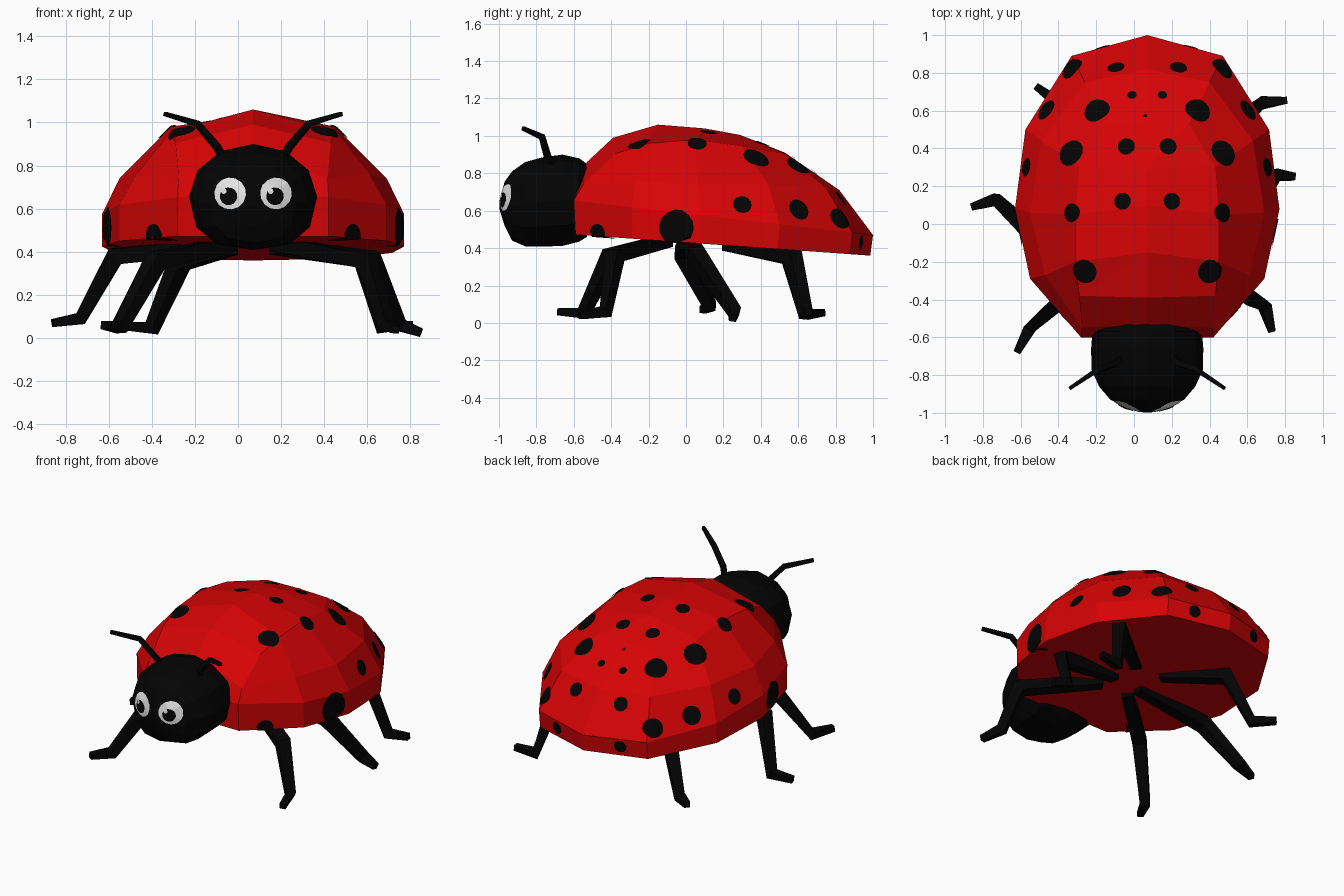
import bpy, bmesh, math
from mathutils import Vector
from mathutils.bvhtree import BVHTree

if "Cube" in bpy.data.objects:
    bpy.data.objects.remove(bpy.data.objects["Cube"])

CX = 0.07  # the body's centre line


def material(name, rgb):
    m = bpy.data.materials.new(name)
    m.diffuse_color = (*rgb, 1)
    m.use_nodes = True
    m.node_tree.nodes["Principled BSDF"].inputs["Base Color"].default_value = m.diffuse_color
    return m


RED = material("shell red", (0.68, 0.001, 0.0015))
BLACK = material("black", (0.001, 0.001, 0.001))
WHITE = material("eye white", (0.8, 0.8, 0.8))


def finish(bm, name, mat, recalc=True):
    bmesh.ops.remove_doubles(bm, verts=bm.verts, dist=1e-5)
    if recalc:
        bmesh.ops.recalc_face_normals(bm, faces=bm.faces)
    me = bpy.data.meshes.new(name)
    tree = BVHTree.FromBMesh(bm)
    bm.to_mesh(me)
    bm.free()
    me.materials.append(mat)
    bpy.context.collection.objects.link(bpy.data.objects.new(name, me))
    return tree


def bridge(bm, loops):
    """Quads between neighbouring loops of equal length."""
    n = len(loops[0])
    for a, b in zip(loops, loops[1:]):
        for i in range(n):
            j = (i + 1) % n
            bm.faces.new((a[i], a[j], b[j], b[i]))


# Shell: half outlines from back to front, stacked from rim to ridge
rim = [(0, 1.0), (.40, .89), (.645, .5), (.70, .08), (.62, -.29), (.35, -.6), (0, -.6)]
rings = [
    [(x, y * .985, .43 - .07 * y) for x, y in rim],
    [(x, y, .585 - .115 * y) for x, y in rim],
    [(0, .82, .71), (.33, .75, .72), (.56, .44, .74), (.62, .06, .74),
     (.54, -.27, .76), (.345, -.55, .74), (0, -.53, .86)],
    [(0, .53, .91), (.22, .53, .905), (.36, .3, .945), (.38, .05, .98),
     (.38, -.2, .96), (.36, -.38, .905), (0, -.39, .99)],
    [(0, y, z) for y, z in [(.29, 1.005)] * 3 + [(.1, 1.04)] + [(-.15, 1.06)] * 3],
]
bm = bmesh.new()
loops = []
for r in rings:
    full = r + [(-x, y, z) for x, y, z in r[-2:0:-1]]
    loops.append([bm.verts.new((x + CX, y, z)) for x, y, z in full])
bridge(bm, loops)
bm.faces.new(loops[0])
bmesh.ops.dissolve_degenerate(bm, edges=bm.edges, dist=1e-5)
shell = finish(bm, "shell", RED)

# Head: rings along y (y, half width, top, bottom), rounded in front
sections = [(-.998, .02, .65, .61), (-.97, .12, .755, .52), (-.93, .195, .81, .44),
            (-.86, .255, .86, .41), (-.77, .295, .885, .408), (-.66, .297, .90, .412),
            (-.57, .29, .88, .435), (-.53, .22, .85, .46)]
bm = bmesh.new()
loops = []
for y, w, top, bot in sections:
    loop = []
    for i in range(12):
        t = math.tau * i / 12
        c, s = math.cos(t), math.sin(t)
        if s < 0:  # fuller lower half
            c, s = math.copysign(abs(c) ** .8, c), -abs(s) ** .85
        loop.append(bm.verts.new((CX + w * c, y, (top + bot) / 2 + s * (top - bot) / 2)))
    loops.append(loop)
bridge(bm, loops)
bm.faces.new(loops[0])
bm.faces.new(loops[-1])
head = finish(bm, "head", BLACK)


def patch(bm, tree, start, aim, r, axis=None, lift=.006, steps=5, n=14):
    """Thin round plate laid onto a surface where a ray hits it."""
    loc, no, _, _ = tree.ray_cast(Vector(start), Vector(aim))
    if loc is None:
        return
    axis = Vector(axis) if axis else no
    u = axis.orthogonal().normalized()
    w = axis.cross(u)

    def drop(p):
        co, nn, _, _ = tree.ray_cast(p + axis * .3, -axis, .5)
        if co is None:
            co, nn, _, _ = tree.find_nearest(p)
        return bm.verts.new(co + nn * lift)

    centre, prev = drop(loc), None
    for k in range(1, steps + 1):
        ring = []
        for i in range(n):
            t = math.tau * i / n
            ring.append(drop(loc + (u * math.cos(t) + w * math.sin(t)) * r * k / steps))
        for i in range(n):
            j = (i + 1) % n
            if prev:
                bm.faces.new((prev[i], ring[i], ring[j], prev[j]))
            else:
                bm.faces.new((centre, ring[i], ring[j]))
        prev = ring


# Spots seen from above (offset, y, radius) and from the side (y, z, radius)
top_spots = [(.165, .825, .046), (.40, .82, .062), (.27, .6, .068), (.08, .68, .025),
             (.53, .6, .06), (.40, .375, .072), (.11, .41, .045),
             (.13, .12, .045), (.40, .06, .05), (.33, -.25, .065)]
side_spots = [(-.05, .51, .095), (-.47, .475, .055), (.30, .63, .05), (.93, .43, .04)]
bm = bmesh.new()
for s in (1, -1):
    for x, y, r in top_spots:
        patch(bm, shell, (CX + s * x, y, 2), (0, 0, -1), r)
    for y, z, r in side_spots:
        patch(bm, shell, (CX + s * 2, y, z), (-s, 0, 0), r)
patch(bm, shell, (CX - .01, .57, 2), (0, 0, -1), .01)
finish(bm, "spots", BLACK, recalc=False)

# Eyes, pupils and small highlights
for name, mat, z, dx, r, lift in (("eye_whites", WHITE, .67, 0, .073, .004),
                                  ("pupils", BLACK, .657, -.006, .04, .0075),
                                  ("eye_highlights", WHITE, .68, -.026, .013, .0095)):
    bm = bmesh.new()
    for s in (1, -1):
        patch(bm, head, (CX + s * .105 + dx, -2, z), (0, 1, 0), r, (0, -1, 0), lift)
    finish(bm, name, mat, recalc=False)


def tube(name, pts, radii):
    """Four-sided tapering tube along a path."""
    bm = bmesh.new()
    pts = [Vector(p) for p in pts]
    side = (pts[-1] - pts[0]).cross(Vector((0, 0, 1))).normalized()
    rows = []
    for i, (p, r) in enumerate(zip(pts, radii)):
        a = (p - pts[i - 1]).normalized() if i else Vector()
        b = (pts[i + 1] - p).normalized() if i < len(pts) - 1 else Vector()
        t = (a + b).normalized()
        w = (side - t * side.dot(t)).normalized()
        h = t.cross(w)
        rows.append([bm.verts.new(p + (w * x + h * y) * r * .75)
                     for x, y in ((1, 1), (-1, 1), (-1, -1), (1, -1))])
    bridge(bm, rows)
    bm.faces.new(rows[0])
    bm.faces.new(rows[-1])
    finish(bm, name, BLACK)


# Antennae
for s, side in ((1, "right"), (-1, "left")):
    tube(side + "_antenna", [(CX + s * x, y, z) for x, y, z in
         ((.13, -.70, .82), (.17, -.74, .89), (.26, -.77, .995), (.41, -.87, 1.04))],
         (.02, .02, .018, .013))

# Legs: hip, knee, ankle, toe
legs = {
    "right_front_leg": [(.17, -.1, .44), (.60, -.38, .36), (.69, -.43, .06), (.73, -.57, .04)],
    "left_front_leg": [(-.03, -.1, .44), (-.38, -.40, .36), (-.55, -.55, .05), (-.62, -.68, .06)],
    "right_middle_leg": [(.17, .02, .43), (.62, .05, .37), (.75, .26, .06), (.85, .25, .025)],
    "left_middle_leg": [(-.03, .0, .43), (-.57, -.02, .38), (-.73, .13, .09), (-.86, .09, .07)],
    "right_back_leg": [(.17, .22, .42), (.59, .57, .36), (.67, .64, .05), (.81, .655, .06)],
    "left_back_leg": [(-.03, .22, .42), (-.27, .56, .35), (-.40, .64, .045), (-.52, .73, .055)],
}
for name, pts in legs.items():
    tube(name, pts, (.045, .055, .04, .025))
